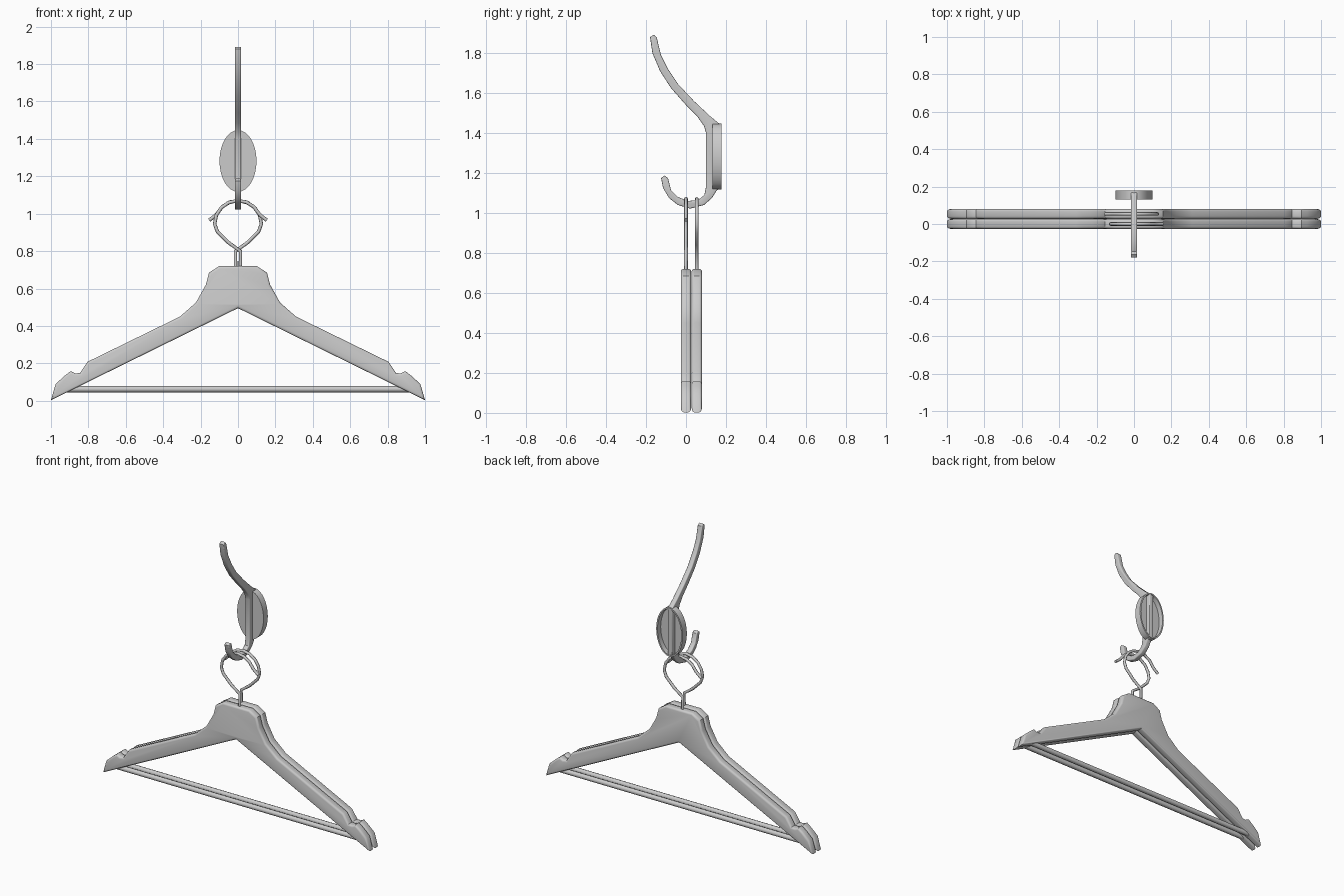
import bpy, bmesh, math
from mathutils import Matrix

cube = bpy.data.objects.get("Cube")
if cube:
    bpy.data.objects.remove(cube)

grey = bpy.data.materials.new("light grey")
grey.use_nodes = True
GREY = (0.6, 0.6, 0.6, 1)
grey.diffuse_color = GREY
grey.node_tree.nodes["Principled BSDF"].inputs["Base Color"].default_value = GREY


def finish(name, bm):
    """Turn a bmesh into a smooth-shaded grey object."""
    bmesh.ops.recalc_face_normals(bm, faces=bm.faces)
    mesh = bpy.data.meshes.new(name)
    bm.to_mesh(mesh)
    bm.free()
    mesh.materials.append(grey)
    ob = bpy.data.objects.new(name, mesh)
    bpy.context.collection.objects.link(ob)
    bpy.ops.object.select_all(action='DESELECT')
    ob.select_set(True)
    bpy.context.view_layer.objects.active = ob
    bpy.ops.object.shade_smooth_by_angle(angle=math.radians(35))
    return ob


def slab(name, outline, axis, start, end, bevel):
    """Extrude an outline along x or y and round the rims of both caps."""
    bm = bmesh.new()
    place = (lambda a, b: (start, a, b)) if axis == 'x' else (lambda a, b: (a, start, b))
    base = bm.faces.new([bm.verts.new(place(a, b)) for a, b in outline])
    grown = bmesh.ops.extrude_face_region(bm, geom=[base], use_keep_orig=True)['geom']
    move = (end - start, 0, 0) if axis == 'x' else (0, end - start, 0)
    bmesh.ops.translate(bm, vec=move, verts=[g for g in grown if isinstance(g, bmesh.types.BMVert)])
    cap = next(g for g in grown if isinstance(g, bmesh.types.BMFace))
    rims = list(base.edges) + list(cap.edges)
    bmesh.ops.recalc_face_normals(bm, faces=bm.faces)
    bmesh.ops.bevel(bm, geom=rims, offset=bevel, segments=3, profile=0.5,
                    affect='EDGES', clamp_overlap=True)
    return finish(name, bm)


def wire(name, points, radius):
    """Round rod following a path of points."""
    curve = bpy.data.curves.new(name, 'CURVE')
    curve.dimensions = '3D'
    curve.bevel_depth = radius
    curve.bevel_resolution = 2
    curve.use_fill_caps = True
    line = curve.splines.new('POLY')
    line.points.add(len(points) - 1)
    for p, co in zip(line.points, points):
        p.co = (*co, 1)
    line.use_smooth = True
    curve.materials.append(grey)
    ob = bpy.data.objects.new(name, curve)
    bpy.context.collection.objects.link(ob)
    return ob


# Hanger body: right half of the outline, mirrored
half = [(0.10, 0.72), (0.155, 0.685), (0.172, 0.62), (0.225, 0.525), (0.31, 0.45),
        (0.805, 0.208), (0.845, 0.148), (0.87, 0.146), (0.895, 0.158), (0.925, 0.135),
        (0.975, 0.09), (1.0, 0.003)]
body = half + [(0, 0.495)] + [(-x, z) for x, z in reversed(half)]

# Two hangers whose wire hooks open to opposite sides
for label, y, side in (("front", 0.0, 1), ("back", 0.054, -1)):
    slab(label + "_hanger_body", body, 'y', y - 0.026, y + 0.026, 0.013)
    wire(label + "_trouser_bar", [(-0.97, y, 0.062), (0.97, y, 0.062)], 0.017)
    path = [(0.013, 0.70), (0.013, 0.80), (-0.05, 0.845), (-0.11, 0.905)]
    for i in range(9):
        a = math.radians(180 - i * 22)
        path.append((0.125 * math.cos(a), 0.945 + 0.125 * math.sin(a)))
    path[-1] = (0.128, 0.985)
    path.append((0.154, 0.965))
    wire(label + "_wire_hook", [(side * x, y, z) for x, z in path], 0.0095)

# Wall hook: side profile with the long upper arm and the small lower hook
profile = [(-0.18, 1.88), (-0.168, 1.80), (-0.13, 1.71), (-0.075, 1.625), (0.0, 1.54),
           (0.055, 1.485), (0.09, 1.435), (0.10, 1.40), (0.10, 1.13), (0.092, 1.09),
           (0.06, 1.065), (0.01, 1.06), (-0.04, 1.08), (-0.075, 1.115), (-0.09, 1.175),
           (-0.108, 1.187), (-0.125, 1.175), (-0.115, 1.125), (-0.085, 1.075),
           (-0.04, 1.04), (0.02, 1.022), (0.09, 1.04), (0.13, 1.075), (0.155, 1.115),
           (0.175, 1.12), (0.175, 1.44), (0.12, 1.485), (0.04, 1.56), (-0.04, 1.645),
           (-0.09, 1.72), (-0.125, 1.79), (-0.147, 1.88), (-0.162, 1.892)]
slab("wall_hook_arm", profile, 'x', -0.017, 0.017, 0.006)

# Oval mounting plate, hollow at the back
bm = bmesh.new()
bmesh.ops.create_cone(bm, cap_ends=True, segments=32, radius1=1, radius2=1, depth=0.046,
                      matrix=Matrix.Translation((0, 0.155, 1.282))
                      @ Matrix.Diagonal((0.099, 1, 0.165, 1))
                      @ Matrix.Rotation(math.pi / 2, 4, 'X'))
bm.normal_update()
back = max(bm.faces, key=lambda f: f.calc_center_median().y)
bmesh.ops.inset_region(bm, faces=[back], thickness=0.01)
pocket = bmesh.ops.extrude_discrete_faces(bm, faces=[back])['faces'][0]
bmesh.ops.translate(bm, vec=(0, -0.034, 0), verts=pocket.verts)
finish("wall_hook_plate", bm)
